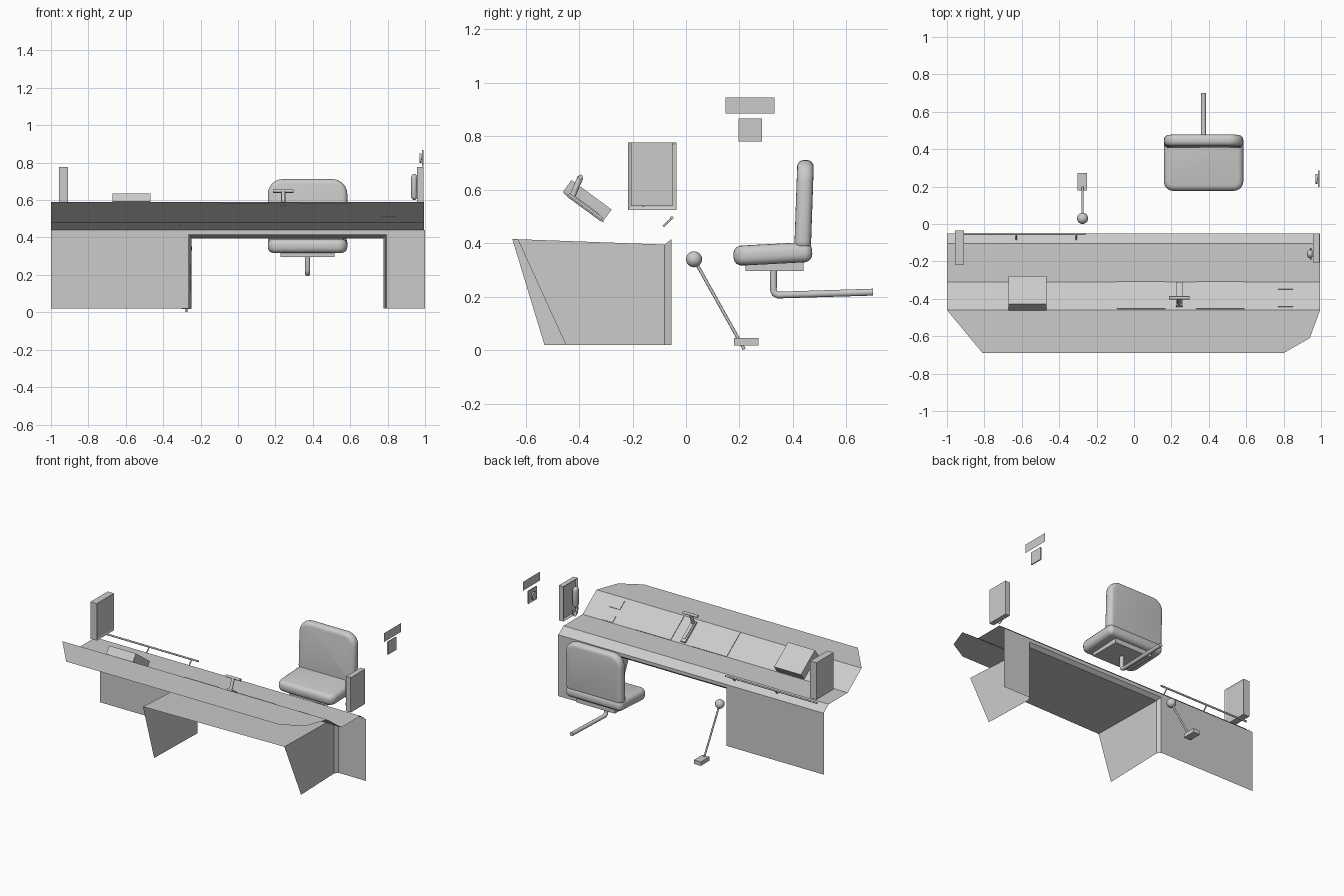
import bpy, bmesh, math
from mathutils import Vector, Matrix

if "Cube" in bpy.data.objects:
    bpy.data.objects.remove(bpy.data.objects["Cube"])


def make(name, verts, faces):
    me = bpy.data.meshes.new(name)
    me.from_pydata([tuple(v) for v in verts], [], faces)
    ob = bpy.data.objects.new(name, me)
    bpy.context.collection.objects.link(ob)
    return ob


def from_bm(name, bm, smooth=False):
    bmesh.ops.recalc_face_normals(bm, faces=bm.faces)
    ob = make(name, [], [])
    bm.to_mesh(ob.data)
    bm.free()
    if smooth:
        for p in ob.data.polygons:
            p.use_smooth = True
    return ob


def box(name, lo, hi, matrix=Matrix()):
    lo, hi = Vector(lo), Vector(hi)
    bm = bmesh.new()
    bmesh.ops.create_cube(bm, size=1, matrix=matrix @ Matrix.Translation((lo + hi) / 2)
                          @ Matrix.Diagonal((*(hi - lo), 1)))
    return from_bm(name, bm)


def tube(name, pts, r, res=2):
    cu = bpy.data.curves.new(name, 'CURVE')
    cu.dimensions = '3D'
    cu.bevel_depth, cu.bevel_resolution, cu.use_fill_caps = r, res, True
    sp = cu.splines.new('POLY')
    sp.points.add(len(pts) - 1)
    for p, co in zip(sp.points, pts):
        p.co = (*co, 1)
    ob = bpy.data.objects.new(name, cu)
    bpy.context.collection.objects.link(ob)
    return ob


def framed_box(name, lo, hi, side, border, depth):
    # box whose face on the given x side has a recessed panel
    ob = box(name, lo, hi)
    bm = bmesh.new()
    bm.from_mesh(ob.data)
    bm.normal_update()
    f = [f for f in bm.faces if f.normal.x * side > 0.9]
    bmesh.ops.inset_region(bm, faces=f, thickness=border)
    for v in f[0].verts:
        v.co.x -= side * depth
    bm.to_mesh(ob.data)
    bm.free()
    return ob


def pad(name, w, h, t, radii, rim, matrix):
    # rounded upholstered slab: w by h outline, thickness t, bevelled rim
    pts = []
    corners = [(1, 1, radii[0]), (-1, 1, radii[0]), (-1, -1, radii[1]), (1, -1, radii[1])]
    for k, (sx, sy, r) in enumerate(corners):
        for i in range(7):
            a = math.radians(90 * k + 15 * i)
            pts.append((sx * (w / 2 - r) + r * math.cos(a), sy * (h / 2 - r) + r * math.sin(a)))
    bm = bmesh.new()
    lower = bm.faces.new([bm.verts.new((x, y, -t / 2)) for x, y in pts])
    ext = bmesh.ops.extrude_face_region(bm, geom=[lower], use_keep_orig=True)
    bmesh.ops.translate(bm, verts=[v for v in ext['geom'] if isinstance(v, bmesh.types.BMVert)],
                        vec=(0, 0, t))
    rims = [e for e in bm.edges if abs(e.verts[0].co.z - e.verts[1].co.z) < 1e-6]
    bmesh.ops.bevel(bm, geom=rims, offset=rim, segments=4, profile=0.5, affect='EDGES')
    bmesh.ops.transform(bm, matrix=matrix, verts=bm.verts)
    return from_bm(name, bm, True)


# desk top: folded sheet, with a chamfered windscreen shelf at the front
prof = [(-.05, .44), (-.105, .48), (-.31, .48), (-.46, .59)]
v = [(x, y, z) for y, z in prof for x in (-1, .995)]
f = [(2 * i, 2 * i + 1, 2 * i + 3, 2 * i + 2)[::-1] for i in range(3)]
v += [(-.81, -.69, .59), (.8, -.69, .59), (.94, -.61, .59)]
f.append((6, 8, 9, 10, 7))
make("desk_top", v, f)

# back apron around the knee opening
yb, xl, xr, zt = -.055, -.265, .795, .415
v = [(x, yb, z) for x in (-1, xl, xr, 1) for z in (.02, zt, .44)]
f = [(0, 1, 4, 3), (1, 2, 5, 4), (4, 5, 8, 7), (6, 7, 10, 9), (7, 8, 11, 10)]
make("desk_apron", v, f)

# knee recess: flared lip, two side panels and ceiling
rings = [
    [(xl, yb, .02), (xl, yb, zt), (xr, yb, zt), (xr, yb, .02)],
    [(-.248, -.08, .02), (-.248, -.08, .395), (.778, -.08, .395), (.778, -.08, .02)],
    [(-.26, -.53, .02), (-.26, -.65, .415), (.79, -.63, .415), (.79, -.45, .02)],
]
f = [(4 * r + i, 4 * r + i + 1, 4 * r + i + 5, 4 * r + i + 4) for r in range(2) for i in range(3)]
make("knee_recess", [p for r in rings for p in r], f)

# frame of the tilted panel: origin at its low edge, local y runs up the slope
tilt = Matrix.Translation((0, -.31, .48)) @ Matrix.Rotation(-math.atan2(.11, .15), 4, 'X')
for name, x0, x1, s0, s1 in [("panel_left", -.09, .168, 0, .18), ("panel_right", .332, .59, 0, .18),
                             ("switch_plate_low", .77, .85, .002, .05),
                             ("switch_plate_high", .77, .85, .1, .165)]:
    box(name, (x0, -s1, -.002), (x1, -s0, .004), tilt)

# screen block
box("screen", (-.67, -.188, 0), (-.468, -.002, .056), tilt)

# drive lever
box("lever_base", (.225, -.165, -.004), (.26, -.01, .012), tilt)
box("lever_slot", (.235, -.15, .012), (.25, -.03, .016), tilt)
tube("lever_stem", [(.242, -.425, .575), (.242, -.395, .648)], .011)
tube("lever_handle", [(.187, -.395, .648), (.297, -.395, .648)], .009)

# hand rail on the driver side
tube("hand_rail", [(-.95, -.053, .495), (-.26, -.053, .495)], .006)
for x in (-.63, -.31):
    tube("rail_post", [(x, -.053, .495), (x, -.085, .462)], .004)

# side monitors
framed_box("left_monitor", (-.957, -.218, .525), (-.91, -.035, .777), 1, .014, .004)
framed_box("right_monitor", (.957, -.205, .54), (.992, -.05, .777), -1, .015, .012)

# handset with cord
bm = bmesh.new()
bmesh.ops.create_uvsphere(bm, u_segments=16, v_segments=10, radius=1)
for p in bm.verts:
    p.co = Vector((.942 + p.co.x * .018, -.16 + p.co.y * .023,
                   .67 + p.co.z * .025 + math.copysign(.045, p.co.z)))
from_bm("handset", bm, True)
tube("handset_cord", [(.945, -.16 + .03 * math.cos(a), .59 - .05 * math.sin(a))
                      for a in [math.pi * i / 10 for i in range(11)]], .003, 1)

# wall dial and sign plate
framed_box("dial_plate", (.985, .197, .78), (.993, .285, .867), -1, .01, .003)
tube("dial_stem", [(.988, .24, .823), (.972, .24, .823)], .008)
tube("dial_knob", [(.98, .24, .823), (.97, .24, .823)], .026, 4)
make("sign_plate", [(.995, .147, .885), (.995, .332, .885), (.995, .332, .945), (.995, .147, .945)],
     [(0, 1, 2, 3)])

# microphone
bm = bmesh.new()
bmesh.ops.create_uvsphere(bm, u_segments=20, v_segments=12, radius=.03,
                          matrix=Matrix.Translation((-.275, .03, .34)))
from_bm("microphone_head", bm, True)
tube("microphone_stem", [(-.275, .03, .34), (-.275, .218, .003)], .006)
box("microphone_base", (-.302, .18, .018), (-.25, .272, .045))

# driver seat
cx = .372
pad("seat_cushion", .425, .295, .075, (.03, .05), .03,
    Matrix.Translation((cx, .325, .36)) @ Matrix.Rotation(math.radians(3), 4, 'X'))
pad("seat_back", .425, .34, .062, (.08, .035), .026,
    Matrix.Translation((cx, .442, .542)) @ Matrix.Rotation(math.radians(88), 4, 'X'))
box("seat_pan", (cx - .145, .222, .296), (cx + .145, .44, .33))
tube("seat_arm", [(cx, .327, .3), (cx, .327, .225), (cx, .332, .212), (cx, .345, .206),
                  (cx, .7, .217)], .0135, 3)

# smooth only the round parts
for ob in bpy.context.collection.objects:
    ob.select_set(False)
